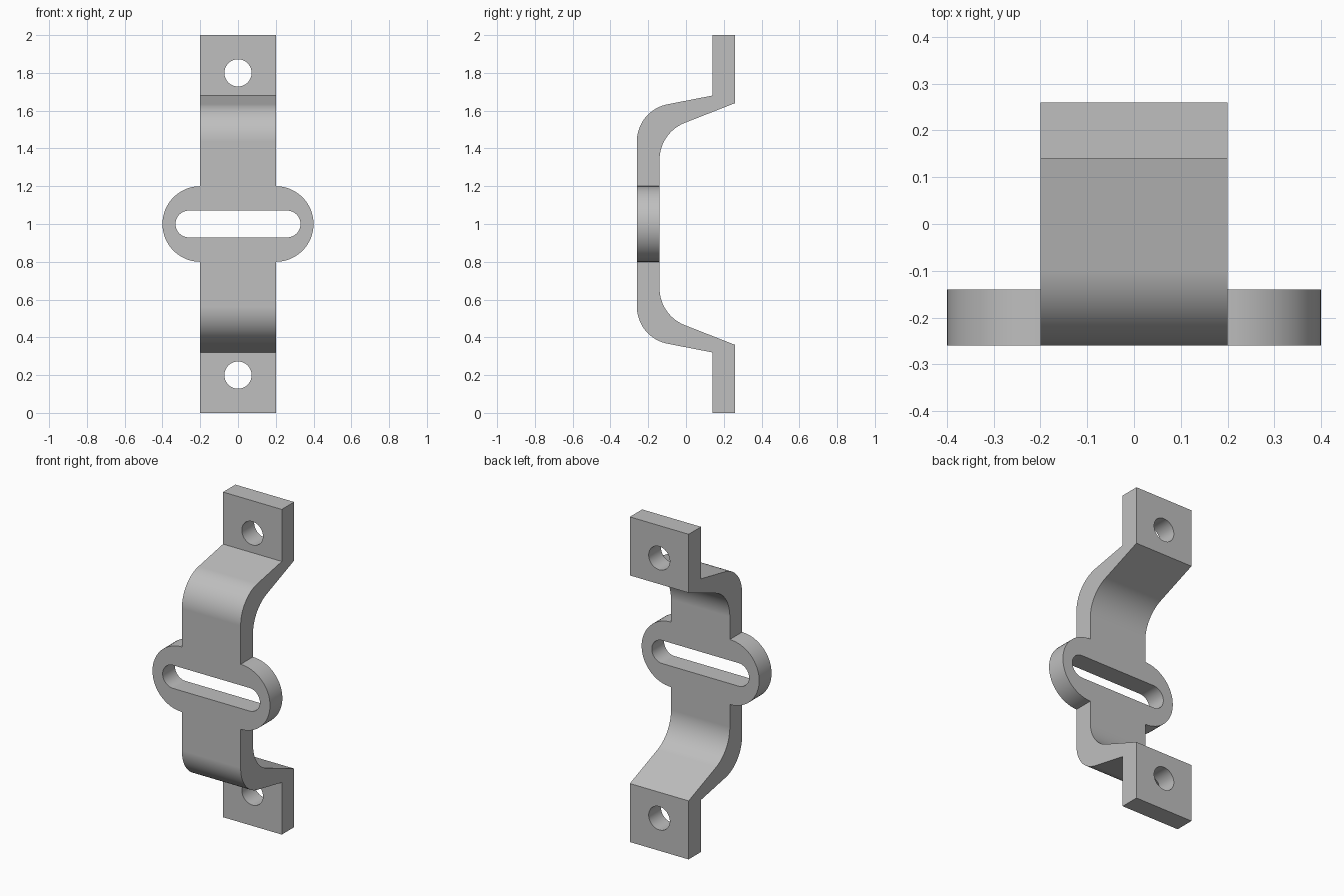
import bpy, bmesh
from math import pi, sin, cos, tan, radians
from mathutils import Vector

cube = bpy.data.objects.get("Cube")
if cube:
    bpy.data.objects.remove(cube, do_unlink=True)

steel = bpy.data.materials.new("grey_metal")
steel.use_nodes = True
GREY = (0.52, 0.52, 0.52, 1)
steel.diffuse_color = GREY
steel.node_tree.nodes["Principled BSDF"].inputs["Base Color"].default_value = GREY


def prism(name, points, axis, half):
    """Extrude a closed outline symmetrically along x (points are y, z) or y (points are x, z)."""
    bm = bmesh.new()
    place = (lambda a, b: (-half, a, b)) if axis == "x" else (lambda a, b: (a, -half, b))
    face = bm.faces.new([bm.verts.new(place(a, b)) for a, b in points])
    ext = bmesh.ops.extrude_face_region(bm, geom=[face])
    move = (2 * half, 0, 0) if axis == "x" else (0, 2 * half, 0)
    bmesh.ops.translate(bm, vec=move, verts=[v for v in ext["geom"] if isinstance(v, bmesh.types.BMVert)])
    bmesh.ops.recalc_face_normals(bm, faces=bm.faces)
    mesh = bpy.data.meshes.new(name)
    bm.to_mesh(mesh)
    bm.free()
    mesh.materials.append(steel)
    obj = bpy.data.objects.new(name, mesh)
    bpy.context.collection.objects.link(obj)
    return obj


def arc(cx, cz, r, start, end, steps=32):
    angles = [radians(start + (end - start) * i / steps) for i in range(steps + 1)]
    return [(cx + r * cos(a), cz + r * sin(a)) for a in angles]


def fillet(before, corner, after, r, steps=20):
    """Round a corner between two straight runs."""
    p, c, q = Vector(before), Vector(corner), Vector(after)
    u, v = (p - c).normalized(), (q - c).normalized()
    half = u.angle(v) / 2
    centre = c + (u + v).normalized() * (r / sin(half))
    a, b = c + u * (r / tan(half)) - centre, c + v * (r / tan(half)) - centre
    sweep = pi / 2 - half
    return [tuple(centre + (a * sin(2 * sweep * (1 - i / steps)) + b * sin(2 * sweep * i / steps))
                  / sin(2 * sweep)) for i in range(steps + 1)]


def cut(target, tool, operation):
    mod = target.modifiers.new("cut", "BOOLEAN")
    mod.object, mod.operation, mod.solver = tool, operation, "EXACT"
    bpy.context.view_layer.objects.active = target
    bpy.ops.object.modifier_apply(modifier=mod.name)
    bpy.data.objects.remove(tool, do_unlink=True)


# Bent strip seen from the side: upper half, then mirrored about z = 1
front_run = fillet((-0.26, 1), (-0.26, 1.602), (0.14, 1.68), 0.2)
back_run = fillet((0.26, 1.64), (-0.14, 1.483), (-0.14, 1), 0.21)
upper = front_run + [(0.14, 1.68), (0.14, 2), (0.26, 2), (0.26, 1.64)] + back_run
lower = [(y, 2 - z) for y, z in reversed(upper)]
bracket = prism("bracket", upper + lower, "x", 0.6)

# Trim to the front outline: straight strip with round ears at mid height
outline = [(-0.2, -0.1), (0.2, -0.1)] + arc(0.2, 1, 0.2, -90, 90)
outline += [(0.2, 2.1), (-0.2, 2.1)] + arc(-0.2, 1, 0.2, 90, 270)
cut(bracket, prism("outline_tool", outline, "y", 0.5), "INTERSECT")

# Long slot through the ears
slot = arc(0.26, 1, 0.071, -90, 90) + arc(-0.26, 1, 0.071, 90, 270)
cut(bracket, prism("slot_tool", slot, "y", 0.5), "DIFFERENCE")

# Bolt holes in both mounting tabs
for z in (0.2, 1.8):
    cut(bracket, prism("hole_tool", arc(0, z, 0.072, 0, 360, 48)[:-1], "y", 0.5), "DIFFERENCE")

# Smooth bends with crisp edges
bpy.ops.object.select_all(action="DESELECT")
bracket.select_set(True)
bpy.context.view_layer.objects.active = bracket
bpy.ops.object.shade_smooth_by_angle(angle=radians(15))
weighted = bracket.modifiers.new("weighted_normals", "WEIGHTED_NORMAL")
weighted.keep_sharp = True
